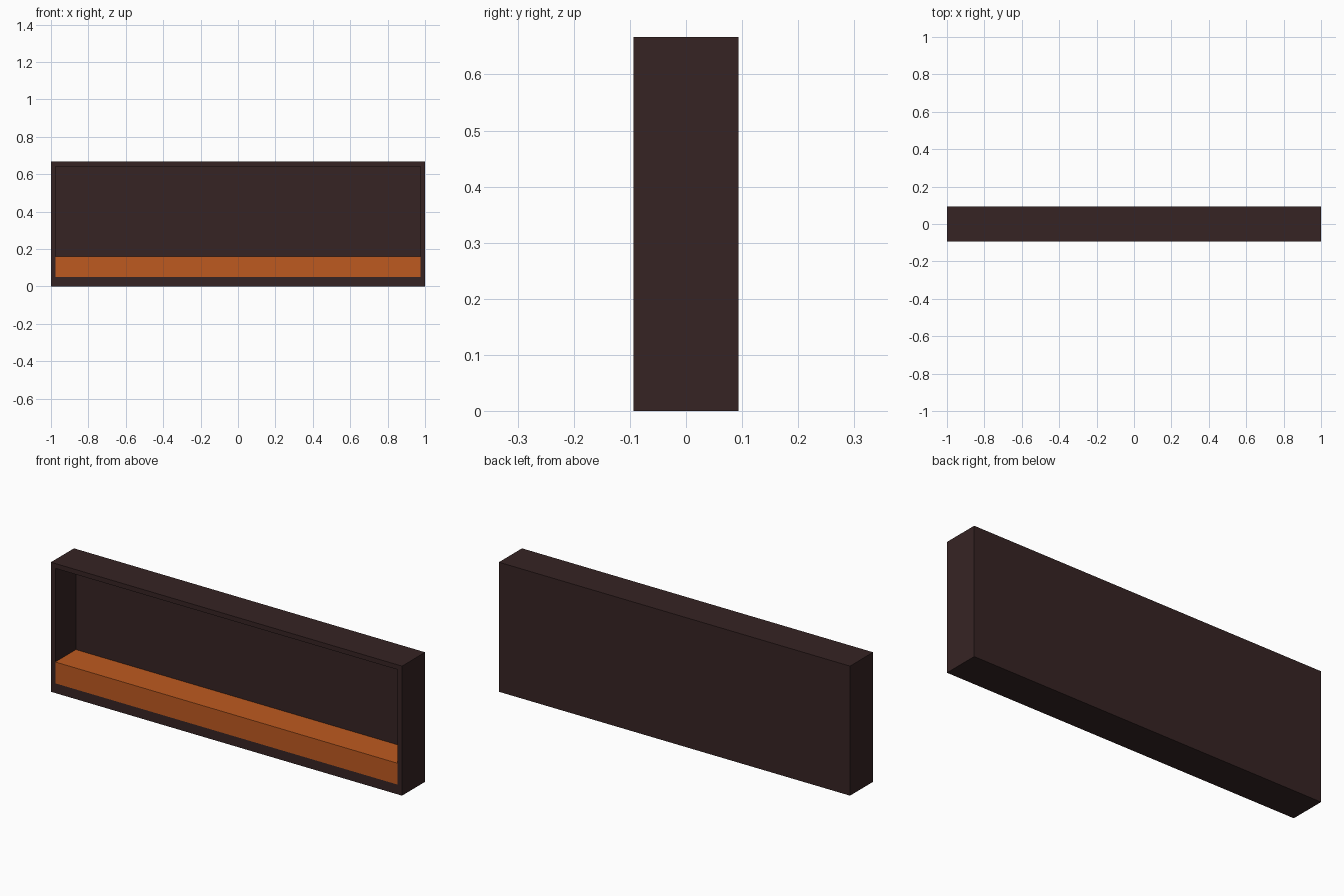
import bpy
import bmesh
from mathutils import Vector

if "Cube" in bpy.data.objects:
    bpy.data.objects.remove(bpy.data.objects["Cube"], do_unlink=True)

WIDTH, DEPTH, HEIGHT = 2.0, 0.187, 0.667
WALL, FLOOR, CAVITY = 0.025, 0.05, 0.167
SHELF_TOP = 0.16


def make_material(name, color):
    mat = bpy.data.materials.new(name)
    mat.use_nodes = True
    mat.diffuse_color = color
    bsdf = next(n for n in mat.node_tree.nodes if n.type == "BSDF_PRINCIPLED")
    bsdf.inputs["Base Color"].default_value = color
    return mat


def box_bmesh(low, high):
    low, high = Vector(low), Vector(high)
    bm = bmesh.new()
    bmesh.ops.create_cube(bm, size=1)
    bmesh.ops.scale(bm, vec=high - low, verts=bm.verts)
    bmesh.ops.translate(bm, vec=(low + high) / 2, verts=bm.verts)
    return bm


def add_object(name, bm, mat):
    mesh = bpy.data.meshes.new(name)
    bm.to_mesh(mesh)
    bm.free()
    mesh.materials.append(mat)
    obj = bpy.data.objects.new(name, mesh)
    bpy.context.collection.objects.link(obj)
    return obj


dark_brown = make_material("dark brown", (0.037, 0.0176, 0.0176, 1))
orange = make_material("burnt orange", (0.515, 0.102, 0.0144, 1))

# Open-fronted case: inset the front, then push it back into a cavity
front = -DEPTH / 2
bm = box_bmesh((-WIDTH / 2, front, 0), (WIDTH / 2, -front, HEIGHT))
bm.normal_update()
face = min(bm.faces, key=lambda f: f.calc_center_median().y)
bmesh.ops.inset_region(bm, faces=[face], thickness=WALL, use_even_offset=True)
for v in face.verts:
    if v.co.z < HEIGHT / 2:
        v.co.z = FLOOR
cavity = bmesh.ops.extrude_face_region(bm, geom=[face])
back_verts = [g for g in cavity["geom"] if isinstance(g, bmesh.types.BMVert)]
bmesh.ops.translate(bm, vec=(0, CAVITY, 0), verts=back_verts)
if face.is_valid:
    bmesh.ops.delete(bm, geom=[face], context="FACES_ONLY")
bmesh.ops.recalc_face_normals(bm, faces=bm.faces)
add_object("case", bm, dark_brown)

# Solid ledge filling the bottom of the cavity
inner = WIDTH / 2 - WALL
bm = box_bmesh((-inner, front, FLOOR), (inner, front + CAVITY, SHELF_TOP))
add_object("ledge", bm, orange)
